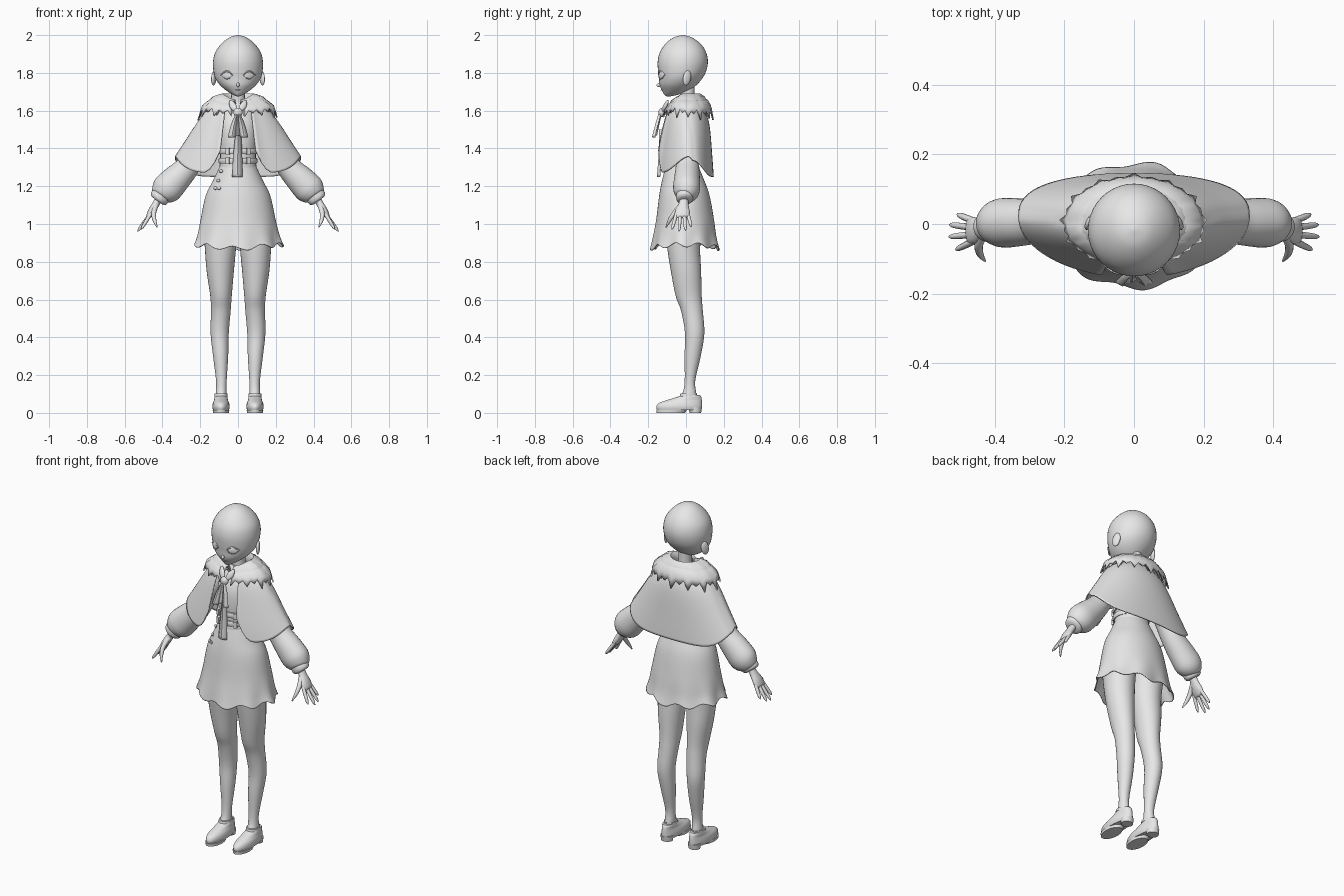
import bpy, bmesh, math, random
from math import sin, cos, pi
from mathutils import Vector, Matrix

random.seed(4)
cube = bpy.data.objects.get("Cube")
if cube:
    bpy.data.objects.remove(cube)

grey = bpy.data.materials.new("plain grey")
grey.use_nodes = True
grey.diffuse_color = (0.8, 0.8, 0.8, 1)
grey.node_tree.nodes["Principled BSDF"].inputs["Base Color"].default_value = (0.8, 0.8, 0.8, 1)


def finish(name, bm, mirror=False, thickness=0, angle=45):
    """Turn a bmesh into a smooth shaded object."""
    bmesh.ops.recalc_face_normals(bm, faces=bm.faces)
    mesh = bpy.data.meshes.new(name)
    bm.to_mesh(mesh)
    bm.free()
    mesh.materials.append(grey)
    ob = bpy.data.objects.new(name, mesh)
    bpy.context.collection.objects.link(ob)
    bpy.ops.object.select_all(action="DESELECT")
    ob.select_set(True)
    bpy.context.view_layer.objects.active = ob
    bpy.ops.object.shade_smooth_by_angle(angle=math.radians(angle))
    if thickness:
        ob.modifiers.new("Thickness", "SOLIDIFY").thickness = thickness
    if mirror:
        ob.modifiers.new("Mirror", "MIRROR")
    return ob


def resample(rows, steps):
    """Catmull-Rom interpolation through rows of numbers."""
    out = []
    for i in range(len(rows) - 1):
        quad = rows[max(i - 1, 0)], rows[i], rows[i + 1], rows[min(i + 2, len(rows) - 1)]
        for s in range(steps):
            t = s / steps
            out.append([b + t * ((c - a) + t * ((2*a - 5*b + 4*c - d) + t * (3*b - a - 3*c + d))) / 2
                        for a, b, c, d in zip(*quad)])
    return out + [list(rows[-1])]


def skin(name, grid, closed=True, caps=True, **options):
    """Bridge successive rows of points into a surface."""
    bm = bmesh.new()
    rows = [[bm.verts.new(p) for p in row] for row in grid]
    n = len(rows[0])
    for low, high in zip(rows, rows[1:]):
        for j in range(n if closed else n - 1):
            k = (j + 1) % n
            bm.faces.new((low[j], low[k], high[k], high[j]))
    if closed and caps:
        bm.faces.new(rows[0])
        bm.faces.new(rows[-1])
    return finish(name, bm, **options)


def loft(name, rows, steps=4, n=32, **options):
    """Stack horizontal ellipses given as height, centre x, half width, front y, back y."""
    grid = []
    for z, cx, rx, front, back in resample(rows, steps):
        mid, ry = (front + back) / 2, (back - front) / 2
        grid.append([(cx + rx * sin(2*pi*j/n), mid - ry * cos(2*pi*j/n), z) for j in range(n)])
    return skin(name, grid, **options)


def tube(name, rows, steps=4, n=16, **options):
    """Sweep an ellipse along a path given as x, y, z, radius across, radius along y."""
    path = resample(rows, steps)
    points = [Vector(r[:3]) for r in path]
    grid = []
    for i, r in enumerate(path):
        along = (points[min(i + 1, len(path) - 1)] - points[max(i - 1, 0)]).normalized()
        u = along.cross(Vector((0, 1, 0))).normalized()
        v = u.cross(along)
        grid.append([points[i] + u * r[3] * cos(2*pi*j/n) + v * r[4] * sin(2*pi*j/n) for j in range(n)])
    return skin(name, grid, **options)


def ball(name, place, size, turn=0, tilt=0, **options):
    bm = bmesh.new()
    matrix = (Matrix.Translation(place) @ Matrix.Rotation(turn, 4, "Z")
              @ Matrix.Rotation(tilt, 4, "X") @ Matrix.Diagonal((*size, 1)))
    bmesh.ops.create_uvsphere(bm, u_segments=20, v_segments=12, radius=1, matrix=matrix)
    return finish(name, bm, **options)


def ribbon(name, rows, **options):
    """Creased strip given as x, y, z, half width."""
    grid = [[(x - w, y, z), (x, y - 0.012, z), (x + w, y, z)] for x, y, z, w in resample(rows, 4)]
    return skin(name, grid, closed=False, thickness=0.006, **options)


# Head, neck and face
loft("head", [(2, 0, .004, -.02, -.012), (1.988, 0, .045, -.065, .03), (1.955, 0, .087, -.108, .077),
              (1.91, 0, .12, -.138, .106), (1.86, 0, .132, -.15, .116), (1.81, 0, .13, -.148, .107),
              (1.77, 0, .119, -.143, .086), (1.735, 0, .095, -.139, .055), (1.705, 0, .06, -.126, .015),
              (1.685, 0, .028, -.115, -.04), (1.676, 0, .008, -.104, -.08)], n=40)
loft("neck", [(1.56, 0, .05, -.04, .06), (1.64, 0, .037, -.03, .046), (1.75, 0, .036, -.035, .045)])
ball("nose", (0, -.14, 1.737), (.008, .017, .011), tilt=.3)
ball("ear", (.128, .005, 1.773), (.011, .023, .04), turn=.45, tilt=-.2, mirror=True)
ball("eye", (.06, -.131, 1.787), (.027, .006, .019), turn=.5, mirror=True)
for part, lift, bulk in (("upper_lid", .021, .004), ("lower_lid", -.019, .002)):
    tube(part, [(.028, -.143, 1.787, bulk/2, bulk), (.045, -.142, 1.787 + lift*.8, bulk, bulk),
                (.066, -.133, 1.787 + lift, bulk, bulk), (.09, -.113, 1.789, bulk/2, bulk)], n=8, mirror=True)
tube("mouth", [(-.02, -.127, 1.712, .001, .002), (0, -.132, 1.709, .002, .003), (.02, -.127, 1.712, .001, .002)], n=8)

# Legs and shoes
loft("leg", [(1, .095, .09, -.11, .09), (.88, .093, .083, -.1, .075), (.75, .094, .072, -.08, .08),
             (.62, .09, .057, -.055, .083), (.54, .091, .052, -.026, .089), (.42, .097, .048, -.005, .097),
             (.3, .092, .04, -.008, .078), (.17, .088, .028, -.007, .049), (.1, .089, .029, -.02, .055),
             (.05, .09, .032, -.06, .06)], mirror=True)
loft("shoe", [(.014, .09, .042, -.153, .08), (.032, .09, .046, -.157, .085), (.052, .09, .043, -.143, .085),
              (.068, .09, .037, -.1, .084), (.085, .09, .034, -.045, .08), (.095, .09, .031, -.02, .073)], mirror=True)
loft("sole", [(0, .09, .042, -.155, -.005), (.016, .09, .044, -.157, .005)], steps=1, mirror=True)
loft("shoe_heel", [(0, .09, .033, .02, .08), (.03, .09, .036, .01, .085)], steps=1, mirror=True)
loft("ankle_strap", [(.088, .09, .035, -.033, .058), (.102, .09, .034, -.03, .058)], steps=1, mirror=True)

# Dress bodice and rippled skirt
loft("bodice", [(1.645, 0, .055, -.035, .05), (1.59, 0, .09, -.07, .065), (1.52, 0, .105, -.1, .075),
                (1.44, 0, .1, -.108, .07), (1.36, 0, .094, -.104, .062), (1.28, 0, .1, -.112, .073)])
n = 96
grid = []
for z, rx, front, back in resample([(1.31, .094, -.106, .064), (1.23, .132, -.127, .097), (1.15, .171, -.142, .125),
                                    (1.02, .199, -.158, .149), (.93, .217, -.174, .162), (.88, .232, -.184, .174)], 5):
    flare = max(0, (1.08 - z) / .2) ** 2
    mid, ry = (front + back) / 2, (back - front) / 2
    row = []
    for j in range(n):
        a = 2 * pi * j / n
        wave = sin(9 * a + .6) + .5 * sin(5 * a)
        r = 1 + flare * .035 * wave
        drop = flare * (.012 * cos(9 * a + 1) + .022 * abs(sin(a)) - .012)
        row.append((rx * r * sin(a), mid - ry * r * cos(a), z + drop))
    grid.append(row)
skin("skirt", grid, caps=False, thickness=.006)

# Belts with buckles and small skirt ornaments
for z in (1.385, 1.335):
    loft("belt", [(z - .015, 0, .1, -.116, .07), (z, 0, .104, -.12, .074), (z + .015, 0, .1, -.116, .07)], steps=2)
    for x in (-.055, .055):
        bm = bmesh.new()
        bmesh.ops.create_cube(bm, size=1, matrix=Matrix.Translation((x, -.106, z))
                              @ Matrix.Rotation(x * 7, 4, "Z") @ Matrix.Diagonal((.022, .012, .036, 1)))
        finish("buckle", bm, angle=30)
for x, y, z in ((-.09, -.082, 1.28), (-.105, -.089, 1.23), (-.12, -.094, 1.19), (-.1, -.107, 1.19)):
    ball("skirt_ornament", (x, y, z), (.012, .006, .009), turn=-.7)

# Puffed sleeves, cuffs and hands
tube("sleeve", [(.09, .015, 1.55, .045, .05), (.185, .01, 1.425, .052, .056), (.265, .008, 1.305, .063, .062),
                (.33, .005, 1.235, .076, .069), (.378, .003, 1.185, .08, .071), (.405, -.002, 1.155, .063, .058),
                (.415, -.005, 1.142, .045, .04)], n=28, mirror=True)
tube("cuff", [(.4, -.006, 1.158, .042, .038), (.408, -.007, 1.15, .052, .045),
              (.422, -.008, 1.132, .05, .043), (.428, -.008, 1.124, .036, .032)], n=24, mirror=True)
tube("palm", [(.412, -.01, 1.145, .019, .022), (.435, -.013, 1.105, .019, .026), (.456, -.018, 1.07, .019, .038),
              (.472, -.02, 1.043, .014, .038), (.478, -.02, 1.034, .006, .03)], mirror=True)
for root, tip, x, z in ((-.05, -.074, .512, .972), (-.03, -.037, .532, .96),
                        (-.01, -.002, .53, .965), (.009, .028, .508, .985)):
    start, end = Vector((.462, root, 1.055)), Vector((x, tip, z))
    path = [(*start.lerp(end, t), r, r) for t, r in ((0, .01), (.5, .0095), (.85, .0075), (1, .002))]
    tube("finger", path, n=10, mirror=True)
tube("thumb", [(.432, -.02, 1.105, .014, .014), (.446, -.06, 1.06, .013, .013), (.442, -.087, 1.02, .01, .01),
               (.428, -.106, .982, .003, .003)], n=10, mirror=True)

# Open fronted capelet with rounded front corners
grid = []
for t, rx, front, back in resample([(0, .075, .06, .055), (.13, .15, .095, .1), (.33, .205, .118, .125),
                                    (.75, .285, .145, .14), (1, .333, .155, .147)], 5):
    opening = math.asin(min(1, (.065 + .03 * t) / rx))
    row = []
    for j in range(65):
        a = opening + (2 * pi - 2 * opening) * j / 64
        edge = min(a - opening, 2 * pi - opening - a)
        side = abs(sin(a))
        hem = (1.27 if cos(a) > 0 else 1.25) + .09 * side ** 6 + .12 * max(0, 1 - edge / .3) ** 2
        depth = front if cos(a) > 0 else back
        y = -depth * math.copysign(abs(cos(a)) ** .88, cos(a)) + .025 * t * side ** 2
        row.append((rx * sin(a), y, 1.65 - t * (1.65 - hem)))
    grid.append(row)
skin("capelet", grid, closed=False, thickness=.006)

# Layered fur collar with ragged tips
for layer, scale, rise in (("fur_lower", 1, 0), ("fur_upper", .86, .018)):
    profile = [(.046, .05, .05, 1.65), (.1, .09, .072, 1.672), (.155, .118, .095, 1.655),
               (.192, .134, .108, 1.622), (.202, .138, .12, 1.59)]
    count = 49
    jitter = [random.uniform(.6, 1.2) for j in range(count)]
    grid = []
    for i, (rx, back, front, z) in enumerate(profile):
        row = []
        for j in range(count):
            a = .16 + (2 * pi - .32) * j / (count - 1)
            ahead = max(0, cos(a))
            tip = (1, -.3, .2, -.4)[j % 4] * jitter[j] * (0, 0, .1, .4, 1)[i]
            r = scale * (1 + .06 * tip) if i else 1
            depth = front if cos(a) > 0 else back
            row.append((rx * r * sin(a), -depth * r * cos(a),
                        z + rise * min(i, 1) - .035 * tip - .045 * ahead ** 2 + .012 * ahead * i))
        grid.append(row)
    skin(layer, grid, closed=False, thickness=.008, angle=50)

# Neck bow with tails and a long hanging sash
ball("bow_knot", (0, -.128, 1.59), (.024, .018, .024))
tube("bow_loop", [(.008, -.125, 1.595, .008, .008), (.025, -.112, 1.622, .018, .01),
                  (.036, -.1, 1.645, .012, .008), (.04, -.095, 1.655, .003, .003)], mirror=True)
ribbon("bow_tail", [(.006, -.135, 1.58, .008), (.02, -.15, 1.53, .016), (.033, -.168, 1.46, .021)], mirror=True)
ribbon("bow_middle_tail", [(0, -.132, 1.58, .008), (-.004, -.145, 1.53, .014), (-.006, -.158, 1.47, .018)])
ribbon("sash", [(.002, -.13, 1.5, .014), (0, -.132, 1.42, .02), (-.002, -.135, 1.34, .025), (-.003, -.142, 1.25, .028)])
